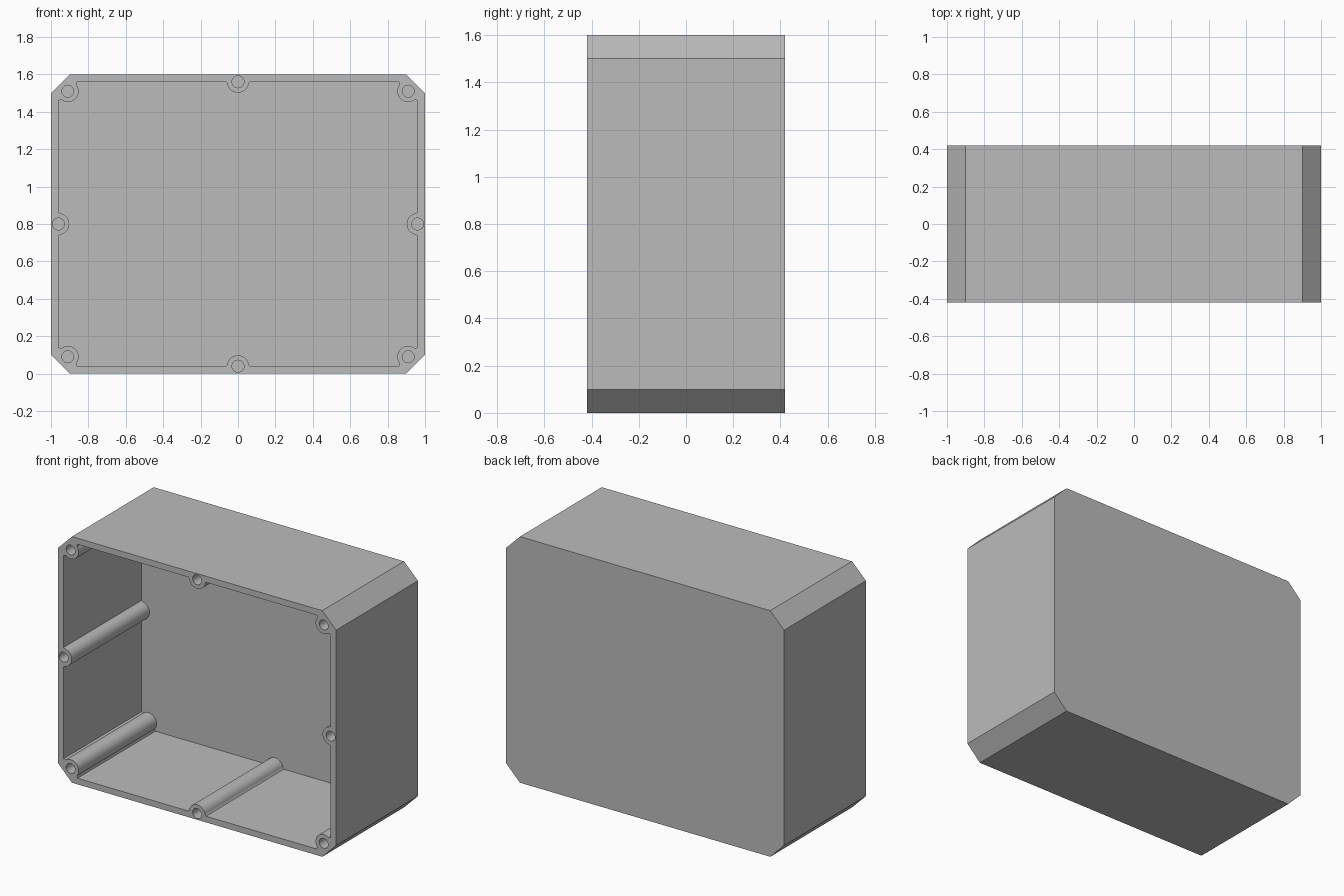
import bpy, bmesh, math
from mathutils import Vector

cube = bpy.data.objects.get("Cube")
if cube:
    bpy.data.objects.remove(cube, do_unlink=True)

# Overall sizes
HALF_W, HALF_H, HALF_D = 1.0, 0.8, 0.42
CHAMFER, WALL = 0.1, 0.04
BOSS_R, HOLE_R, HOLE_DEPTH = 0.058, 0.032, 0.3
FRONT, BACK = -HALF_D, HALF_D
INNER = Vector((HALF_W - WALL, HALF_H - WALL))
CORNER_INSET = 0.05

grey = bpy.data.materials.new("plain grey")
grey.use_nodes = True
colour = (0.5, 0.5, 0.5, 1)
grey.diffuse_color = colour
grey.node_tree.nodes["Principled BSDF"].inputs["Base Color"].default_value = colour


def arc(centre, radius, start, end, steps):
    """Points along an arc in the front plane, both ends included."""
    angles = [start + (end - start) * i / steps for i in range(steps + 1)]
    return [centre + radius * Vector((math.cos(a), math.sin(a))) for a in angles]


def direction(k):
    """One of eight compass steps, counted from the model's left."""
    a = k * math.pi / 4
    return Vector((round(math.cos(a)), round(math.sin(a))))


def wall_point(centre, normal, offset):
    """Point on an inner wall, offset along it from a boss centre."""
    p = Vector([n * s if n else c for n, s, c in zip(normal, INNER, centre)])
    return p + offset * Vector((-normal.y, normal.x))


# Boss centres: one in each corner and one in the middle of each wall
centres = []
for k in range(8):
    d = direction(k)
    inset = CORNER_INSET if k % 2 else 0
    centres.append(Vector((d.x * (INNER.x - inset), d.y * (INNER.y - inset))))

# Cavity outline that wraps around the bosses
cavity = []
for k, c in enumerate(centres):
    corner = k % 2
    gap = 0.05 if corner else BOSS_R + 0.006
    inward = k * math.pi / 4 + math.pi
    span = math.radians(82)
    cavity.append(wall_point(c, direction(k - corner), -gap))
    cavity += arc(c, BOSS_R, inward + span, inward - span, 18)
    cavity.append(wall_point(c, direction(k + corner), gap))

# Chamfered outer outline
outline = []
for sx, sz in ((1, 1), (-1, 1), (-1, -1), (1, -1)):
    ends = [Vector((sx * HALF_W, sz * (HALF_H - CHAMFER))),
            Vector((sx * (HALF_W - CHAMFER), sz * HALF_H))]
    outline += ends if sx == sz else ends[::-1]

bm = bmesh.new()
rim_edges = []


def tube(points, depth):
    """Closed wall from the rim back to a flat end at the given y."""
    front = [bm.verts.new((p.x, FRONT, p.y + HALF_H)) for p in points]
    back = [bm.verts.new((p.x, depth, p.y + HALF_H)) for p in points]
    n = len(points)
    for i in range(n):
        j = (i + 1) % n
        bm.faces.new((front[i], front[j], back[j], back[i]))
        rim_edges.append(bm.edges.get((front[i], front[j])))
    bm.faces.new(back)


# Outer shell, cavity and blind screw holes
tube(outline, BACK)
tube(cavity, BACK - WALL)
for c in centres:
    tube(arc(c, HOLE_R, 0, math.tau, 24)[:-1], FRONT + HOLE_DEPTH)

# Flat front rim joining all outlines
bmesh.ops.triangle_fill(bm, use_beauty=True, use_dissolve=False,
                        edges=rim_edges, normal=(0, -1, 0))
bmesh.ops.recalc_face_normals(bm, faces=bm.faces[:])

mesh = bpy.data.meshes.new("enclosure_box")
bm.to_mesh(mesh)
bm.free()
mesh.materials.append(grey)
box = bpy.data.objects.new("enclosure_box", mesh)
bpy.context.collection.objects.link(box)

# Smooth bosses and holes, crisp box edges
bpy.ops.object.select_all(action="DESELECT")
box.select_set(True)
bpy.context.view_layer.objects.active = box
bpy.ops.object.shade_smooth_by_angle(angle=math.radians(30))
